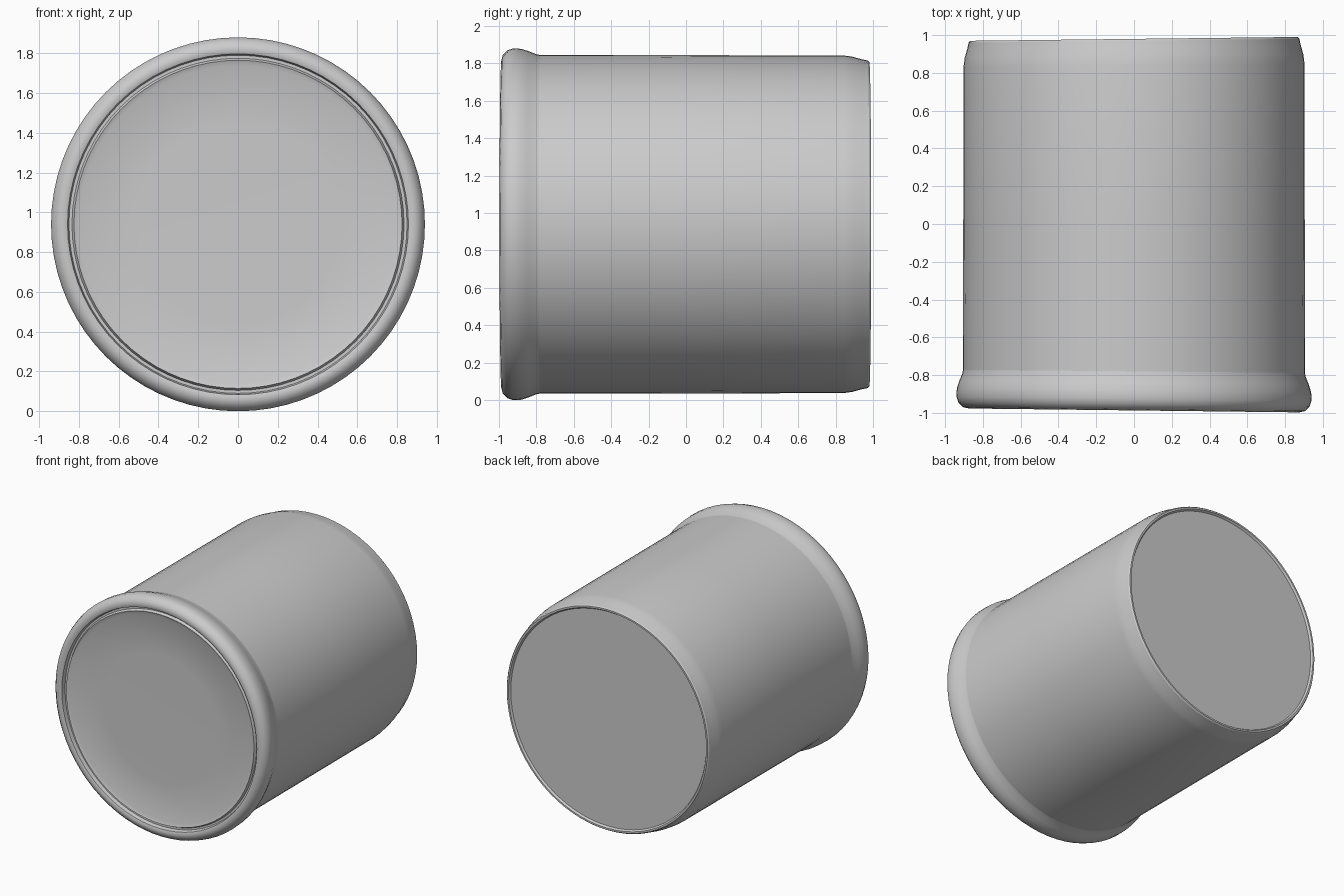
import bpy, bmesh, math

if "Cube" in bpy.data.objects:
    bpy.data.objects.remove(bpy.data.objects["Cube"])

SEGMENTS = 72
CENTRE_Z = 0.94


def lathe(name, profile):
    """Revolve (radius, y) points, ordered front to back, about the lying y axis."""
    bm = bmesh.new()
    rings = []
    for r, y in profile:
        count = 1 if r == 0 else SEGMENTS
        ring = []
        for i in range(count):
            a = 2 * math.pi * i / SEGMENTS
            x = r * math.cos(a)
            # both ends lean slightly outwards towards +x
            ring.append(bm.verts.new((x, y * (1 + 0.012 * x), CENTRE_Z + r * math.sin(a))))
        rings.append(ring)
    for p, q in zip(rings, rings[1:]):
        for i in range(SEGMENTS):
            j = (i + 1) % SEGMENTS
            corners = [p[i % len(p)], q[i % len(q)], q[j % len(q)], p[j % len(p)]]
            bm.faces.new(list(dict.fromkeys(corners)))
    mesh = bpy.data.meshes.new(name)
    bm.to_mesh(mesh)
    bm.free()
    obj = bpy.data.objects.new(name, mesh)
    bpy.context.collection.objects.link(obj)
    bpy.ops.object.select_all(action='DESELECT')
    obj.select_set(True)
    bpy.context.view_layer.objects.active = obj
    bpy.ops.object.shade_smooth_by_angle(angle=math.radians(35))
    return obj


# Recessed front disc with a shallow groove at its edge
lathe("front_disc", [(0, -0.955), (0.5, -0.955), (0.80, -0.96), (0.825, -0.97),
                     (0.835, -0.95), (0.85, -0.95)])

# Flared rounded rim around the front
lathe("front_rim", [(0.85, -0.95), (0.857, -0.98), (0.875, -0.987), (0.905, -0.98),
                    (0.93, -0.955), (0.94, -0.925), (0.938, -0.88),
                    (0.925, -0.84), (0.909, -0.80), (0.905, -0.78)])

# Straight cylindrical wall, drawn in slightly at the back
lathe("body_wall", [(0.905, -0.78), (0.904, 0.0), (0.903, 0.84),
                    (0.896, 0.89), (0.882, 0.94), (0.876, 0.97)])

# Thin back lip and flat back disc
lathe("back_disc", [(0.876, 0.97), (0.868, 0.98), (0.855, 0.98), (0.845, 0.965),
                    (0.4, 0.965), (0, 0.965)])
